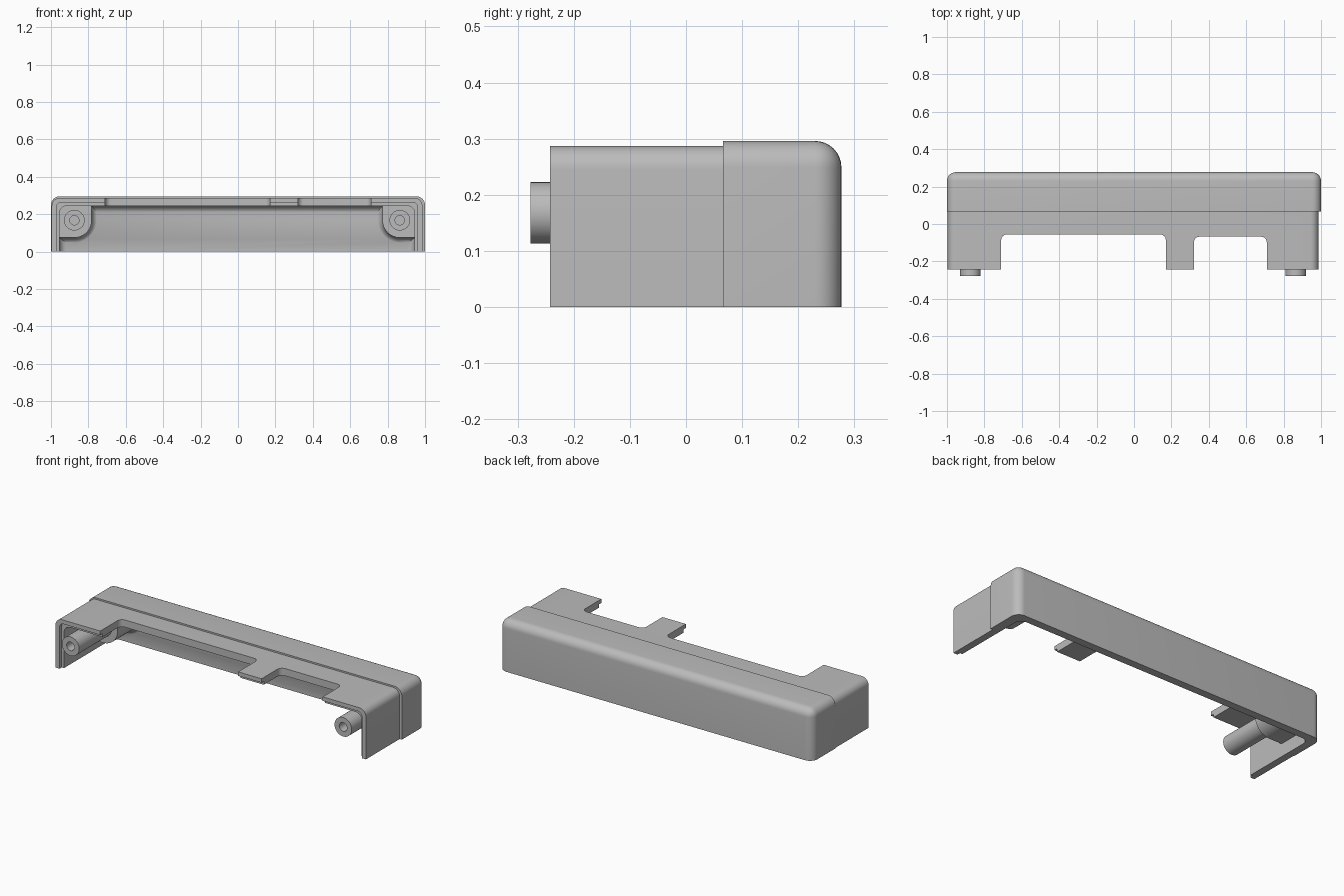
import bpy, bmesh, math

if "Cube" in bpy.data.objects:
    bpy.data.objects.remove(bpy.data.objects["Cube"])

grey = bpy.data.materials.new("plain_grey")
grey.diffuse_color = (0.5, 0.5, 0.5, 1)
grey.use_nodes = True
grey.node_tree.nodes["Principled BSDF"].inputs["Base Color"].default_value = grey.diffuse_color
MID = -0.005          # centre line of the lip and inner parts


def finish(name, bm):
    bmesh.ops.recalc_face_normals(bm, faces=bm.faces[:])
    mesh = bpy.data.meshes.new(name)
    bm.to_mesh(mesh)
    bm.free()
    mesh.materials.append(grey)
    obj = bpy.data.objects.new(name, mesh)
    bpy.context.collection.objects.link(obj)
    return obj


def box(name, x, y, z, r=0.0, rounded=None):
    """Box from (min, max) pairs; rounds the edges whose middle passes the rule."""
    bm = bmesh.new()
    bmesh.ops.create_cube(bm, size=1)
    for v in bm.verts:
        v.co = [p[0] if c < 0 else p[1] for c, p in zip(v.co, (x, y, z))]
    if rounded:
        edges = []
        for e in bm.edges:
            m = (e.verts[0].co + e.verts[1].co) / 2
            if rounded(abs(m.x - x[0]) < 1e-5 or abs(m.x - x[1]) < 1e-5,
                       abs(m.y - y[1]) < 1e-5, abs(m.z - z[1]) < 1e-5):
                edges.append(e)
        bmesh.ops.bevel(bm, geom=edges, offset=r, segments=8, profile=0.5, affect='EDGES')
    return finish(name, bm)


def loft(name, rings):
    """Closed solid through rings of equal length."""
    bm = bmesh.new()
    rows = [[bm.verts.new(p) for p in ring] for ring in rings]
    n = len(rows[0])
    for a, b in zip(rows, rows[1:]):
        for i in range(n):
            bm.faces.new((a[i], a[(i + 1) % n], b[(i + 1) % n], b[i]))
    bm.faces.new(rows[0])
    bm.faces.new(rows[-1])
    return finish(name, bm)


def cylinder(name, x, z, r, y0, y1, n=32):
    circle = [(x + r * math.cos(2 * math.pi * i / n), z + r * math.sin(2 * math.pi * i / n))
              for i in range(n)]
    return loft(name, [[(px, y, pz) for px, pz in circle] for y in (y0, y1)])


def combine(target, tool, operation):
    mod = target.modifiers.new(operation, 'BOOLEAN')
    mod.operation, mod.solver, mod.object = operation, 'EXACT', tool
    bpy.context.view_layer.objects.active = target
    bpy.ops.object.modifier_apply(modifier=mod.name)
    bpy.data.objects.remove(tool)


# rounding rules: (on a side, on the back, on the top)
def back_corners(side, back, top):
    return side + back + top >= 2


def long_top_edges(side, back, top):
    return side and top


# outer cover with rounded back and the slimmer lip in front of it
cover = box("end_cover", (-1, 1), (0.066, 0.277), (0, 0.296), 0.047, back_corners)
lip = box("lip", (MID - 0.991, MID + 0.991), (-0.242, 0.15), (0, 0.287), 0.042, long_top_edges)
combine(cover, lip, 'UNION')

# hollow inside and the stepped front rim
cavity = box("cavity", (MID - 0.95, MID + 0.95), (-0.4, 0.232), (-0.1, 0.245), 0.04, back_corners)
combine(cover, cavity, 'DIFFERENCE')
step = box("rim_step", (MID - 0.965, MID + 0.965), (-0.4, -0.222), (-0.1, 0.264), 0.025,
           long_top_edges)
combine(cover, step, 'DIFFERENCE')

# two notches in the top
for x0, x1, y1 in ((-0.71, 0.17, -0.056), (0.32, 0.71, -0.068)):
    notch = box("notch", (x0, x1), (-0.4, y1), (0.12, 0.4), 0.03,
                lambda side, back, top: side and back)
    combine(cover, notch, 'DIFFERENCE')

# screw post in each corner: a flared base and a hollow pin
PZ, R = 0.168, 0.093
for side in (-1, 1):
    px = MID + side * 0.87
    sections = [(0.02, 0.0), (0.195, 0.0)]
    sections += [(0.195 + 0.04 * math.sin(a), 0.04 * (1 - math.cos(a)))
                 for a in (math.pi / 2 * i / 6 for i in range(1, 7))]
    sections.append((0.25, 0.04))
    rings = []
    for y, flare in sections:
        r = R + flare
        pts = [(0.09, 0.255 - PZ), (-r, 0.255 - PZ)]
        pts += [(-r * math.cos(a), -r * math.sin(a))
                for a in (math.pi / 2 * i / 12 for i in range(13))]
        pts.append((0.09, -r))
        rings.append([(px + side * dx, y, PZ + dz) for dx, dz in pts])
    combine(cover, loft("post_base", rings), 'UNION')
    combine(cover, cylinder("pin", px, PZ, 0.055, -0.277, 0.1), 'UNION')
    combine(cover, cylinder("screw_hole", px, PZ, 0.025, -0.4, 0.0), 'DIFFERENCE')

# smooth rounds, crisp edges
bpy.ops.object.select_all(action='DESELECT')
cover.select_set(True)
bpy.context.view_layer.objects.active = cover
bpy.ops.object.shade_smooth_by_angle(angle=math.radians(30))
